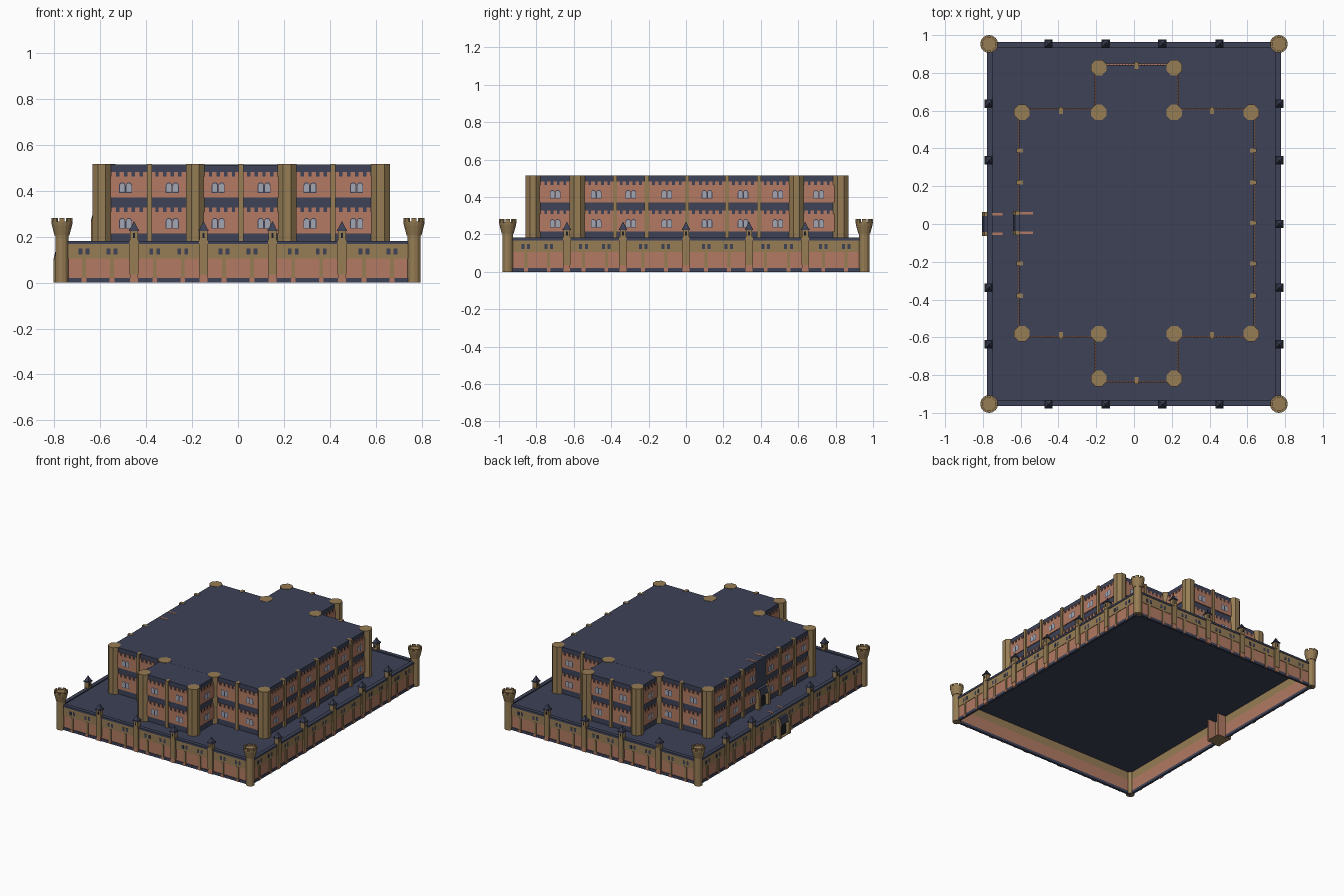
import bpy, bmesh, math
from mathutils import Matrix, Vector

if "Cube" in bpy.data.objects:
    bpy.data.objects.remove(bpy.data.objects["Cube"])

def material(name, rgb):
    m = bpy.data.materials.new(name)
    m.diffuse_color = (*rgb, 1)
    m.use_nodes = True
    m.node_tree.nodes["Principled BSDF"].inputs["Base Color"].default_value = m.diffuse_color
    return m

MATS = {
    "slate": material("slate_navy", (0.047, 0.054, 0.096)),
    "stone": material("tan_stone", (0.305, 0.205, 0.090)),
    "brick": material("salmon_brick", (0.445, 0.195, 0.122)),
    "glass": material("window_grey", (0.36, 0.38, 0.44)),
    "black": material("near_black", (0.012, 0.013, 0.02)),
}
PARTS = {}

def part(name, mat):
    if name not in PARTS:
        PARTS[name] = (bmesh.new(), mat)
    return PARTS[name][0]

def facing(angle, dist, cx=0, cy=0):
    """Wall frame: local x runs along the wall, local -y points outward."""
    r = Matrix.Rotation(math.radians(angle), 4, 'Z')
    return Matrix.Translation((cx, cy, 0)) @ r @ Matrix.Translation((0, -dist, 0))

def box(name, mat, M, u, d, z):
    """u, d (outward depth) and z are (low, high) pairs."""
    s = Matrix.Diagonal((u[1]-u[0], d[1]-d[0], z[1]-z[0], 1))
    t = Matrix.Translation(((u[0]+u[1])/2, -(d[0]+d[1])/2, (z[0]+z[1])/2))
    bmesh.ops.create_cube(part(name, mat), size=1, matrix=M @ t @ s)

def cone(name, mat, x, y, z0, z1, r0, r1, n, rot=0.0):
    M = Matrix.Translation((x, y, (z0+z1)/2)) @ Matrix.Rotation(rot, 4, 'Z')
    bmesh.ops.create_cone(part(name, mat), cap_ends=True, segments=n,
                          radius1=r0, radius2=r1, depth=z1-z0, matrix=M)

def arch(name, mat, M, u, z0, w, h, d):
    """Flat round-headed plate at depth d."""
    bm, r = part(name, mat), w/2
    pts = [(u-r, z0), (u+r, z0)]
    pts += [(u+r*math.cos(a*math.pi/6), z0+h-r+r*math.sin(a*math.pi/6)) for a in range(7)]
    bm.faces.new([bm.verts.new(M @ Vector((p, -d, q))) for p, q in pts])

def prism(name, mat, M, profile, u0, u1):
    """Extrude a (depth, z) profile along the wall."""
    bm = part(name, mat)
    f = bm.faces.new([bm.verts.new(M @ Vector((u0, -d, z))) for d, z in profile])
    ext = bmesh.ops.extrude_face_region(bm, geom=[f])["geom"]
    move = M.to_3x3() @ Vector((u1-u0, 0, 0))
    bmesh.ops.translate(bm, vec=move, verts=[v for v in ext if isinstance(v, bmesh.types.BMVert)])

def gate(label, M, z0, top, inner):
    # projecting portal with sloped hood, door and side walls behind
    side = [(-0.01, z0), (0.033, z0), (0.033, top-0.05), (0.02, top), (-0.01, top)]
    hood = [(-0.01, top-0.045), (0.033, top-0.045), (0.022, top+0.004), (-0.01, top+0.004)]
    for s in (-1, 1):
        prism(label + "_jambs", "stone", M, side, s*0.042, s*0.064)
        box(label + "_side_walls", "brick", M, (s*0.052-0.006, s*0.052+0.006), (-0.075, -0.002), (z0, inner))
    prism(label + "_hood", "slate", M, hood, -0.042, 0.042)
    arch(label + "_door", "black", M, 0, z0, 0.08, top-z0-0.05, 0.012)

# ---------- outer curtain wall ----------
HX, HY = 0.772, 0.957
CX, CY = 0.767, 0.953
x_nodes = [-CX, -0.453, -0.15, 0.15, 0.453, CX]
y_nodes = [-CY, -0.637, -0.337, 0, 0.337, 0.637, CY]
I = Matrix.Identity(4)
box("courtyard_floor", "slate", I, (-HX+.008, HX-.008), (-HY+.008, HY-.008), (0.165, 0.174))

for ang, dist, half, nodes in ((0, HY, HX, x_nodes), (90, HX, HY, y_nodes),
                               (180, HY, HX, x_nodes), (270, HX, HY, y_nodes)):
    M = facing(ang, dist)
    full = (-half, half)
    box("wall_plinth", "slate", M, full, (-0.012, 0.004), (0, 0.02))
    box("wall_brick", "brick", M, full, (-0.012, 0), (0.02, 0.105))
    box("wall_stone_band", "stone", M, full, (-0.012, 0.003), (0.105, 0.17))
    box("wall_parapet", "slate", M, full, (-0.022, 0.006), (0.168, 0.182))
    # wall turrets with pyramid roofs
    for u in nodes[1:-1]:
        if ang == 270 and u == 0:
            continue
        box("turret_pilaster", "stone", M, (u-.02, u+.02), (-.01, .012), (0.035, 0.185))
        box("turret_foot", "brick", M, (u-.018, u+.018), (-.005, .01), (0, 0.035))
        box("turret_body", "stone", M, (u-.017, u+.017), (-.02, .014), (0.175, 0.226))
        box("turret_slits", "black", M, (u-.005, u+.005), (-.021, .015), (0.195, 0.216))
        p = M @ Vector((u, 0.003, 0))
        box("turret_eaves", "slate", M, (u-.022, u+.022), (-.025, .019), (0.224, 0.231))
        cone("turret_roof", "slate", p.x, p.y, 0.231, 0.266, 0.026, 0.002, 4, math.pi/4)
    # paired slits and thin buttresses in every bay
    for a, b in zip(nodes, nodes[1:]):
        for s in (-1, 1):
            u = (a+b)/2 + s*0.061
            for t in (-0.015, 0.015):
                box("wall_slits", "slate", M, (u+t-.008, u+t+.008), (0, .0045), (0.122, 0.148))
            box("thin_buttress", "stone", M, (u-.008, u+.008), (-.002, .006), (0.02, 0.107))
            box("buttress_foot", "brick", M, (u-.01, u+.01), (-.002, .007), (0, 0.022))

# corner towers with flared battlements
for sx in (-1, 1):
    for sy in (-1, 1):
        x, y = sx*CX, sy*CY
        cone("corner_tower_shaft", "stone", x, y, 0, 0.21, 0.029, 0.029, 12)
        cone("corner_tower_flare", "stone", x, y, 0.205, 0.25, 0.032, 0.044, 16)
        cone("corner_tower_head", "stone", x, y, 0.25, 0.267, 0.044, 0.047, 16)
        for k in range(8):
            T = Matrix.Translation((x, y, 0)) @ Matrix.Rotation(k*math.pi/4, 4, 'Z')
            box("corner_tower_merlons", "stone", T, (-.011, .011), (.035, .0455), (0.262, 0.281))

# ---------- keep ----------
KX, KY, TOP = 0.0135, 0.005, 0.514
K = Matrix.Translation((KX, KY, 0))
box("keep_main_block", "slate", K, (-.622, .622), (-.60, .60), (0.17, TOP))
box("keep_wings", "slate", K, (-.217, .217), (-.838, .838), (0.17, TOP-0.0005))
for sx in (-1, 1):
    for sy in (-1, 1):
        for tx, ty in ((.607, .586), (.2, .586), (.2, .823)):
            cone("keep_towers", "stone", KX+sx*tx, KY+sy*ty, 0.17, TOP+0.002,
                 0.0445, 0.0445, 8, math.pi/8)

def facade(M, nodes, gated=False):
    for u in nodes[1:-1]:
        if not (gated and u == 0):
            box("keep_pilasters", "stone", M, (u-.011, u+.011), (-.022, .014), (0.17, TOP+0.002))
    for a, b in zip(nodes, nodes[1:]):
        mid = (a+b)/2
        if gated and a == 0: a = 0.062
        if gated and b == 0: b = -0.062
        n = max(3, round((b-a)/0.036))
        step = (b-a)/n
        for z in (0.215, 0.37):
            # brick panel with toothed top
            box("keep_brick_panels", "brick", M, (a, b), (-.002, .006), (z, z+0.093))
            for k in range(n):
                c = a + (k+0.5)*step
                box("keep_brick_teeth", "brick", M, (c-step*.28, c+step*.28), (-.002, .006), (z+.09, z+.113))
            # twin arched windows
            for t in (-0.0145, 0.0145):
                arch("window_frames", "slate", M, mid+t, z+.021, .028, .046, .0075)
                arch("window_panes", "glass", M, mid+t, z+.024, .021, .039, .009)

for ang in (0, 180):
    facade(facing(ang, .838, KX, KY), [-.2, 0, .2])
    facade(facing(ang, .60, KX, KY), [-.607, -.4, -.2])
    facade(facing(ang, .60, KX, KY), [.2, .4, .607])
for ang in (90, 270):
    facade(facing(ang, .622, KX, KY), [-.586, -.385, -.215, 0, .215, .385, .586], ang == 270)
    facade(facing(ang, .217, KX, KY), [-.823, -.586])
    facade(facing(ang, .217, KX, KY), [.586, .823])

# ---------- gates on the left side ----------
W = facing(270, HX)
gate("outer_gate", W, 0, 0.14, 0.176)
box("outer_gate_passage_floor", "stone", W, (-.058, .058), (-.075, 0.03), (0, 0.005))
gate("keep_gate", facing(270, .622, KX, KY), 0.17, 0.31, TOP+0.002)

# ---------- turn every collected part into an object ----------
for name, (bm, mat) in PARTS.items():
    if not name.startswith("window_") and not name.endswith("_door"):
        bmesh.ops.recalc_face_normals(bm, faces=bm.faces)
    me = bpy.data.meshes.new(name)
    bm.to_mesh(me)
    bm.free()
    me.materials.append(MATS[mat])
    bpy.context.scene.collection.objects.link(bpy.data.objects.new(name, me))
